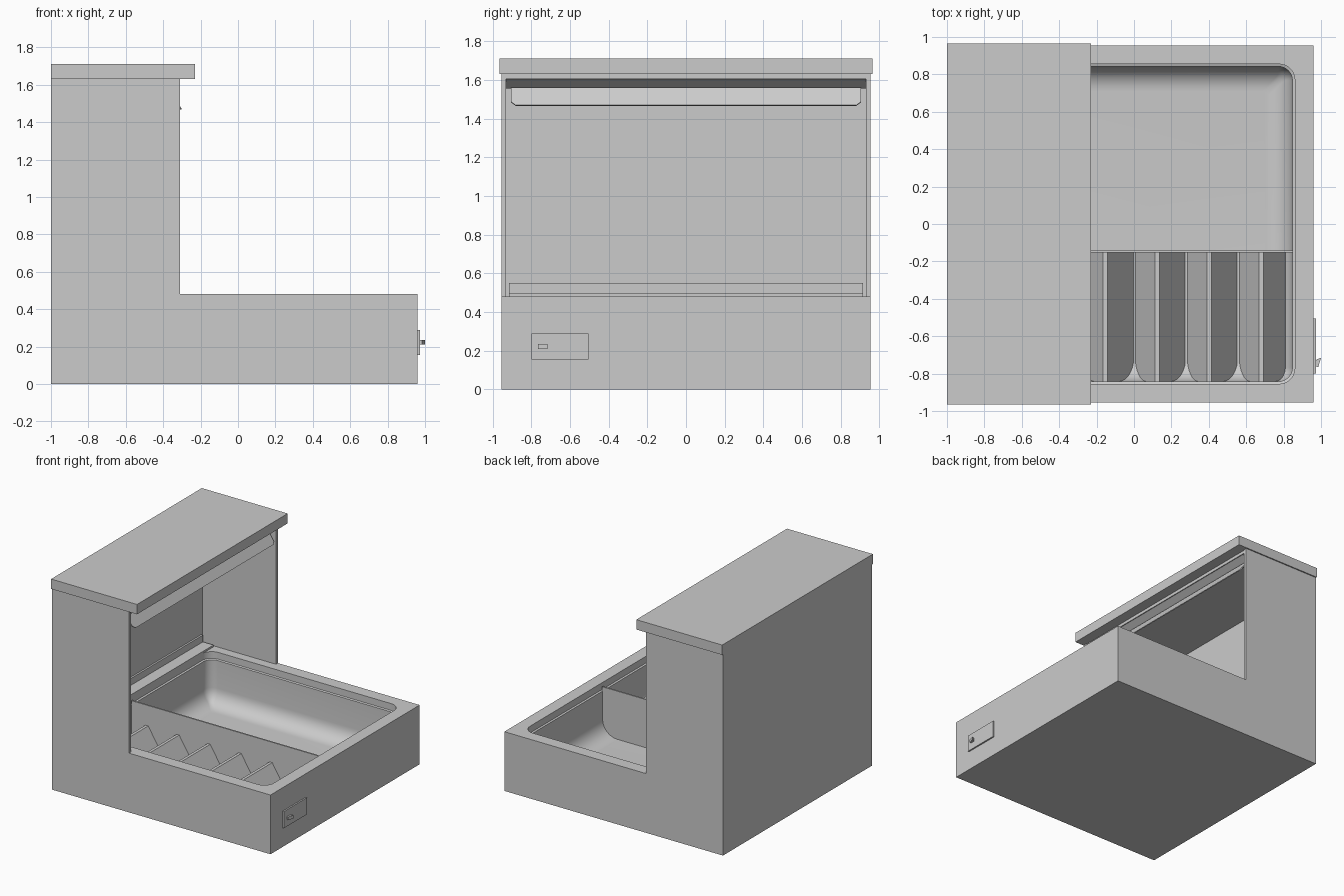
import bpy, bmesh, math

if "Cube" in bpy.data.objects:
    bpy.data.objects.remove(bpy.data.objects["Cube"], do_unlink=True)

grey = bpy.data.materials.new("plain_grey")
grey.use_nodes = True
grey.diffuse_color = (0.6, 0.6, 0.6, 1)
grey.node_tree.nodes["Principled BSDF"].inputs["Base Color"].default_value = (0.6, 0.6, 0.6, 1)


def finish(name, bm, smooth=False):
    bmesh.ops.recalc_face_normals(bm, faces=bm.faces)
    mesh = bpy.data.meshes.new(name)
    bm.to_mesh(mesh)
    bm.free()
    mesh.materials.append(grey)
    obj = bpy.data.objects.new(name, mesh)
    bpy.context.collection.objects.link(obj)
    if smooth:
        bpy.ops.object.select_all(action="DESELECT")
        obj.select_set(True)
        bpy.context.view_layer.objects.active = obj
        bpy.ops.object.shade_smooth_by_angle(angle=math.radians(35))
    return obj


def box(name, x, y, z):
    """Box from (low, high) pairs."""
    bm = bmesh.new()
    bmesh.ops.create_cube(bm, size=1)
    for v in bm.verts:
        v.co = [a + (b - a) * (c + 0.5) for (a, b), c in zip((x, y, z), v.co)]
    return finish(name, bm)


def extrude_profile(name, points, y0, y1):
    """Closed x-z outline swept along y."""
    bm = bmesh.new()
    face = bm.faces.new([bm.verts.new((x, y0, z)) for x, z in points])
    ext = bmesh.ops.extrude_face_region(bm, geom=[face])
    for v in ext["geom"]:
        if isinstance(v, bmesh.types.BMVert):
            v.co.y = y1
    return finish(name, bm)


def ring(bm, cx, hx, hy, r, z, steps=8):
    """Rounded rectangle of vertices at height z."""
    verts = []
    for q, (sx, sy) in enumerate([(1, 1), (-1, 1), (-1, -1), (1, -1)]):
        for i in range(steps + 1):
            a = (q + i / steps) * math.pi / 2
            verts.append(bm.verts.new((cx + sx * (hx - r) + r * math.cos(a),
                                       sy * (hy - r) + r * math.sin(a), z)))
    return verts


# Base cabinet with the sunken, rounded tub
RIM = 0.48
bm = bmesh.new()
rings = [ring(bm, -0.02, 0.98, 0.955, 0, 0),
         ring(bm, -0.02, 0.98, 0.955, 0, RIM),
         ring(bm, 0, 0.86, 0.855, 0.085, RIM),
         ring(bm, 0, 0.86, 0.855, 0.085, 0.425),
         ring(bm, 0, 0.847, 0.842, 0.075, 0.42)]
fillet, floor = 0.13, 0.065
for i in range(9):
    a = i / 8 * math.pi / 2
    inset = fillet * (1 - math.cos(a))
    rings.append(ring(bm, 0, 0.847 - inset, 0.842 - inset, max(0.075 - inset, 0.03),
                      floor + fillet * (1 - math.sin(a))))
for lo, hi in zip(rings, rings[1:]):
    for i in range(len(lo)):
        j = (i + 1) % len(lo)
        bm.faces.new((lo[i], lo[j], hi[j], hi[i]))
bm.faces.new(rings[0])
bm.faces.new(rings[-1])
bmesh.ops.remove_doubles(bm, verts=bm.verts, dist=1e-5)
finish("base_with_tub", bm, smooth=True)

# Divider between the two halves of the tub
box("tub_divider", (-0.85, 0.85), (-0.153, -0.141), (0.05, 0.455))

# Saw-tooth rack in the front half
PITCH, PEAK = 0.278, 0.29
outline = [(-0.84, 0.04)]
for k in range(6):
    p = -0.71 + k * PITCH
    outline += [(p - 0.115, 0.07), (p - 0.012, PEAK), (p + 0.012, PEAK), (p + 0.15, 0.07)]
outline.append((0.84, 0.04))
extrude_profile("tooth_rack", outline, -0.843, -0.15)

# Hollow tower behind the tub
box("tower_back", (-1, -0.97), (-0.955, 0.955), (RIM, 1.63))
for side, s in (("right", -1), ("left", 1)):
    box("tower_side_" + side, (-0.97, -0.31), tuple(sorted((s * 0.93, s * 0.955))), (RIM, 1.63))
box("tower_ceiling", (-0.97, -0.315), (-0.93, 0.93), (1.605, 1.63))
box("top_slab", (-1, -0.23), (-0.965, 0.965), (1.63, 1.71))

# Ledge with upstand along the rear of the tub
extrude_profile("rear_ledge", [(-0.97, RIM), (-0.86, RIM), (-0.86, 0.495), (-0.955, 0.495),
                               (-0.955, 0.55), (-0.97, 0.55)], -0.915, 0.915)

# Sloped soffit and the tilted flap below it
extrude_profile("soffit", [(-0.32, 1.606), (-0.39, 1.555), (-0.40, 1.555), (-0.40, 1.606)],
                -0.93, 0.93)
bm = bmesh.new()
half, cut = 0.905, 0.025
flap = [(-half, 0), (-half, 0.8), (-half + cut, 1), (half - cut, 1), (half, 0.8), (half, 0)]
face = bm.faces.new([bm.verts.new((-0.36 + 0.06 * t, y, 1.56 - 0.09 * t)) for y, t in flap])
ext = bmesh.ops.extrude_face_region(bm, geom=[face])
for v in ext["geom"]:
    if isinstance(v, bmesh.types.BMVert):
        v.co.x -= 0.006
        v.co.z -= 0.004
finish("flap", bm)

# Control plate and its small tapered switch
box("control_plate", (0.955, 0.972), (-0.8, -0.505), (0.155, 0.29))
bm = bmesh.new()
face = bm.faces.new([bm.verts.new((x, y, 0.21)) for x, y in
                     ((0.97, -0.76), (0.985, -0.765), (1.0, -0.715), (0.975, -0.725))])
ext = bmesh.ops.extrude_face_region(bm, geom=[face])
for v in ext["geom"]:
    if isinstance(v, bmesh.types.BMVert):
        v.co.z = 0.235
finish("switch", bm)
